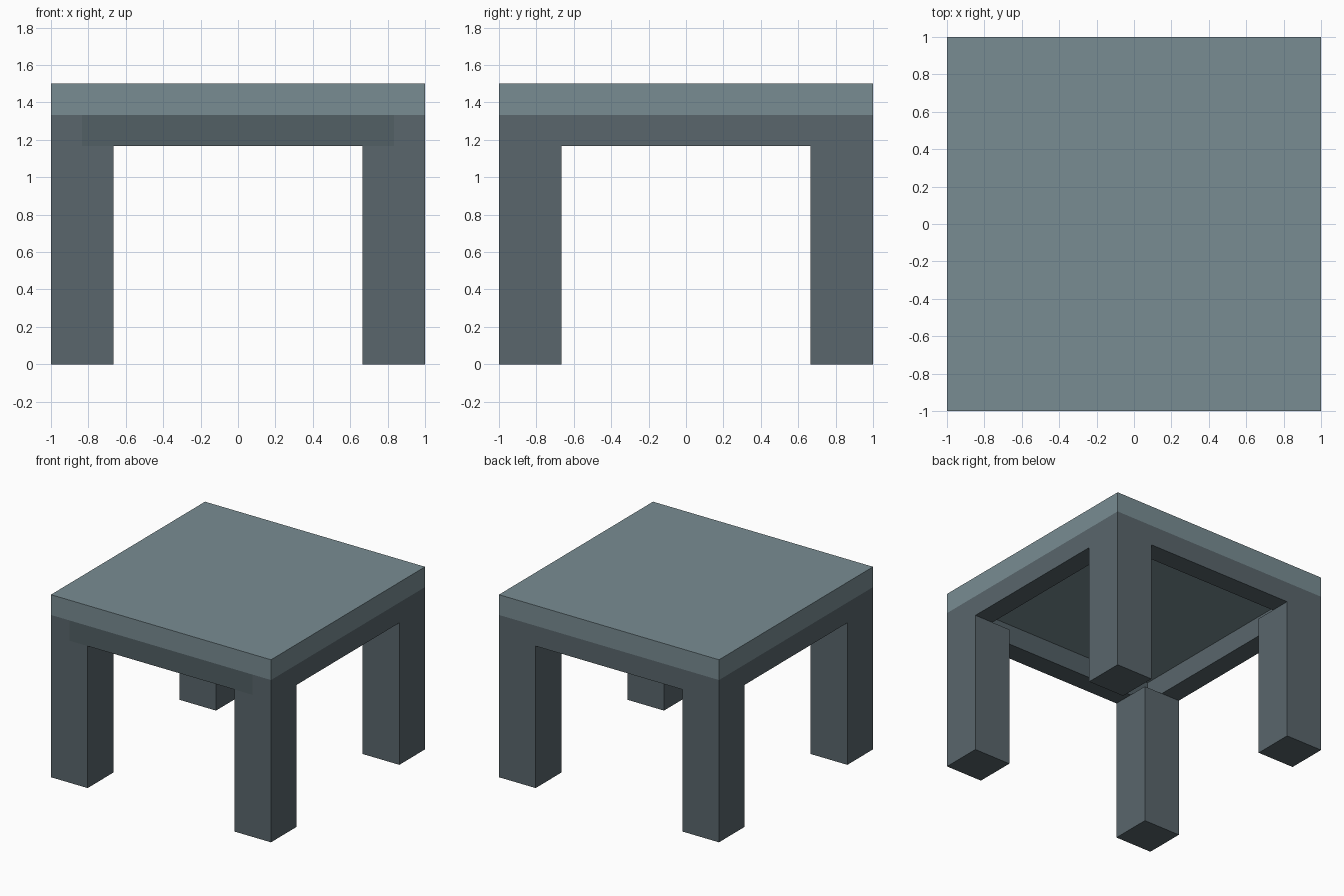
import bpy

if "Cube" in bpy.data.objects:
    bpy.data.objects.remove(bpy.data.objects["Cube"])


def material(name, rgb):
    m = bpy.data.materials.new(name)
    m.diffuse_color = (*rgb, 1)
    m.use_nodes = True
    m.node_tree.nodes["Principled BSDF"].inputs["Base Color"].default_value = m.diffuse_color
    return m


top_mat = material("top_paint", (0.19, 0.265, 0.29))
leg_mat = material("leg_paint", (0.10, 0.133, 0.15))
front_mat = material("front_apron_paint", (0.085, 0.115, 0.13))


def box(name, lo, hi, mat):
    """Box between two opposite corners."""
    bpy.ops.mesh.primitive_cube_add(
        size=1, location=[(a + b) / 2 for a, b in zip(lo, hi)])
    ob = bpy.context.object
    ob.name = name
    ob.scale = [b - a for a, b in zip(lo, hi)]
    bpy.ops.object.transform_apply(location=False, rotation=False, scale=True)
    ob.data.materials.append(mat)
    return ob


T = 1 / 6                # slab and apron thickness
LEG = 2 * T              # leg width
Z1, Z2, Z3 = 7 * T, 8 * T, 9 * T

# Table top
box("table_top", (-1, -1, Z2), (1, 1, Z3), top_mat)

# Legs, ending under the aprons
for sx, xn in ((-1, "left"), (1, "right")):
    for sy, yn in ((-1, "front"), (1, "back")):
        cx, cy, h = sx * (1 - LEG / 2), sy * (1 - LEG / 2), LEG / 2
        box(f"{yn}_{xn}_leg", (cx - h, cy - h, 0), (cx + h, cy + h, Z1), leg_mat)

# Aprons: sides run full depth, front and back fit between them
for s, xn, yn, mat in ((-1, "left", "front", front_mat), (1, "right", "back", leg_mat)):
    c, h = s * (1 - T / 2), T / 2
    box(f"{xn}_apron", (c - h, -1, Z1), (c + h, 1, Z2), leg_mat)
    box(f"{yn}_apron", (T - 1, c - h, Z1), (1 - T, c + h, Z2), mat)
